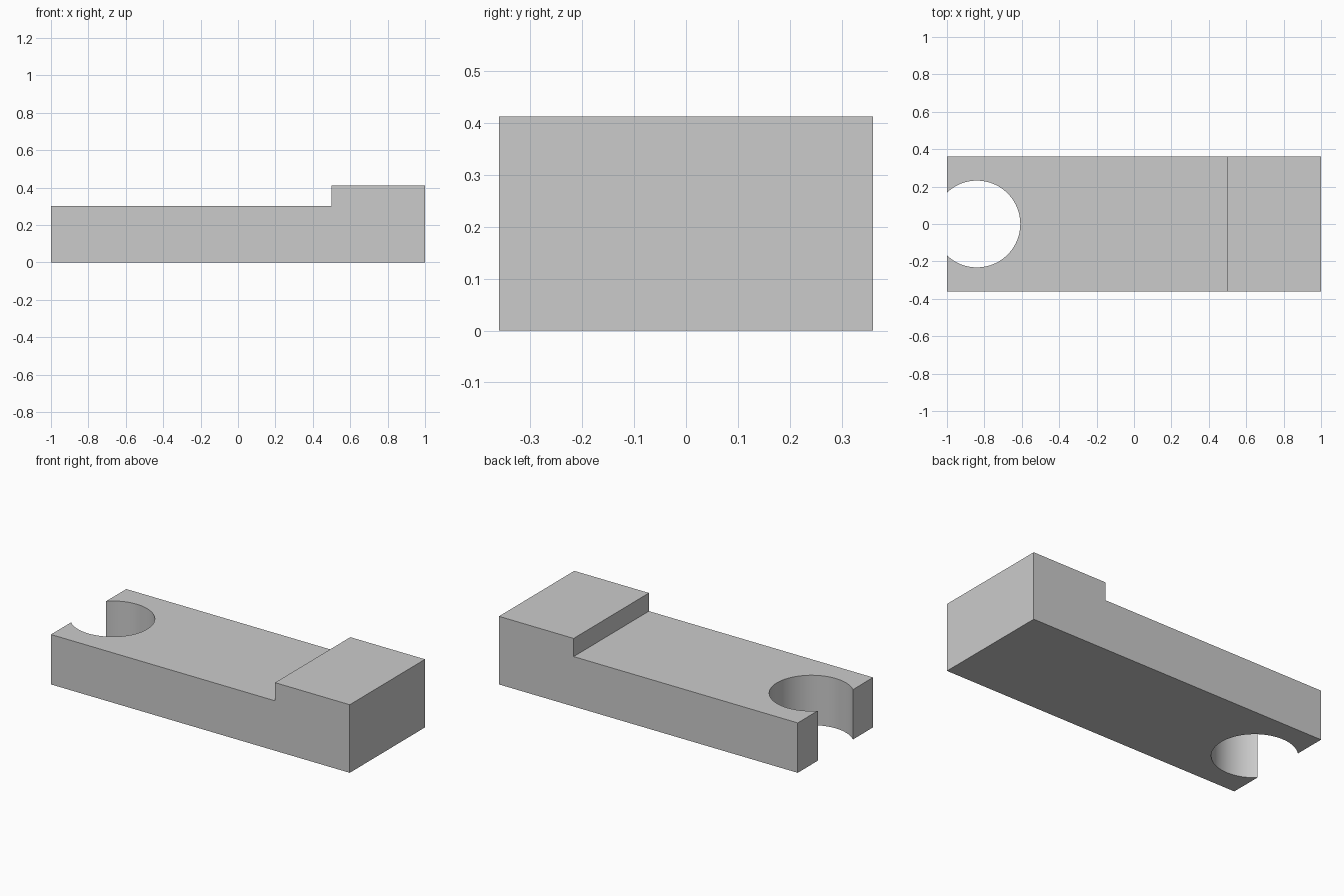
import bpy
import bmesh
import math
from mathutils import Matrix, Vector

cube = bpy.data.objects.get("Cube")
if cube:
    bpy.data.objects.remove(cube, do_unlink=True)

WIDTH = 0.72
NOTCH_X, NOTCH_RADIUS = -0.84, 0.232

# Plain grey material
grey = bpy.data.materials.new("light_grey")
grey.use_nodes = True
colour = (0.6, 0.6, 0.6, 1)
grey.diffuse_color = colour
grey.node_tree.nodes["Principled BSDF"].inputs["Base Color"].default_value = colour


def make_object(name, bm):
    bmesh.ops.recalc_face_normals(bm, faces=bm.faces)
    mesh = bpy.data.meshes.new(name)
    bm.to_mesh(mesh)
    bm.free()
    mesh.materials.append(grey)
    obj = bpy.data.objects.new(name, mesh)
    bpy.context.collection.objects.link(obj)
    return obj


# Stepped block: side profile extruded across the width
profile = [(-1, 0), (1, 0), (1, 0.412), (0.5, 0.412), (0.5, 0.302), (-1, 0.302)]
bm = bmesh.new()
side = bm.faces.new([bm.verts.new((x, -WIDTH / 2, z)) for x, z in profile])
extruded = bmesh.ops.extrude_face_region(bm, geom=[side], use_keep_orig=True)
moved = [e for e in extruded["geom"] if isinstance(e, bmesh.types.BMVert)]
bmesh.ops.translate(bm, verts=moved, vec=Vector((0, WIDTH, 0)))
block = make_object("stepped_block", bm)

# Round notch through the thin end
bm = bmesh.new()
bmesh.ops.create_cone(bm, cap_ends=True, segments=96, radius1=NOTCH_RADIUS,
                      radius2=NOTCH_RADIUS, depth=1,
                      matrix=Matrix.Translation((NOTCH_X, 0, 0.15)))
cutter = make_object("notch_cutter", bm)
cutter.hide_render = True

cut = block.modifiers.new("round_notch", "BOOLEAN")
cut.operation = "DIFFERENCE"
cut.solver = "EXACT"
cut.object = cutter

bpy.ops.object.select_all(action="DESELECT")
block.select_set(True)
bpy.context.view_layer.objects.active = block
bpy.ops.object.modifier_apply(modifier=cut.name)
bpy.data.objects.remove(cutter, do_unlink=True)

# Smooth notch wall with crisp block edges
bpy.ops.object.shade_smooth_by_angle(angle=math.radians(30))
